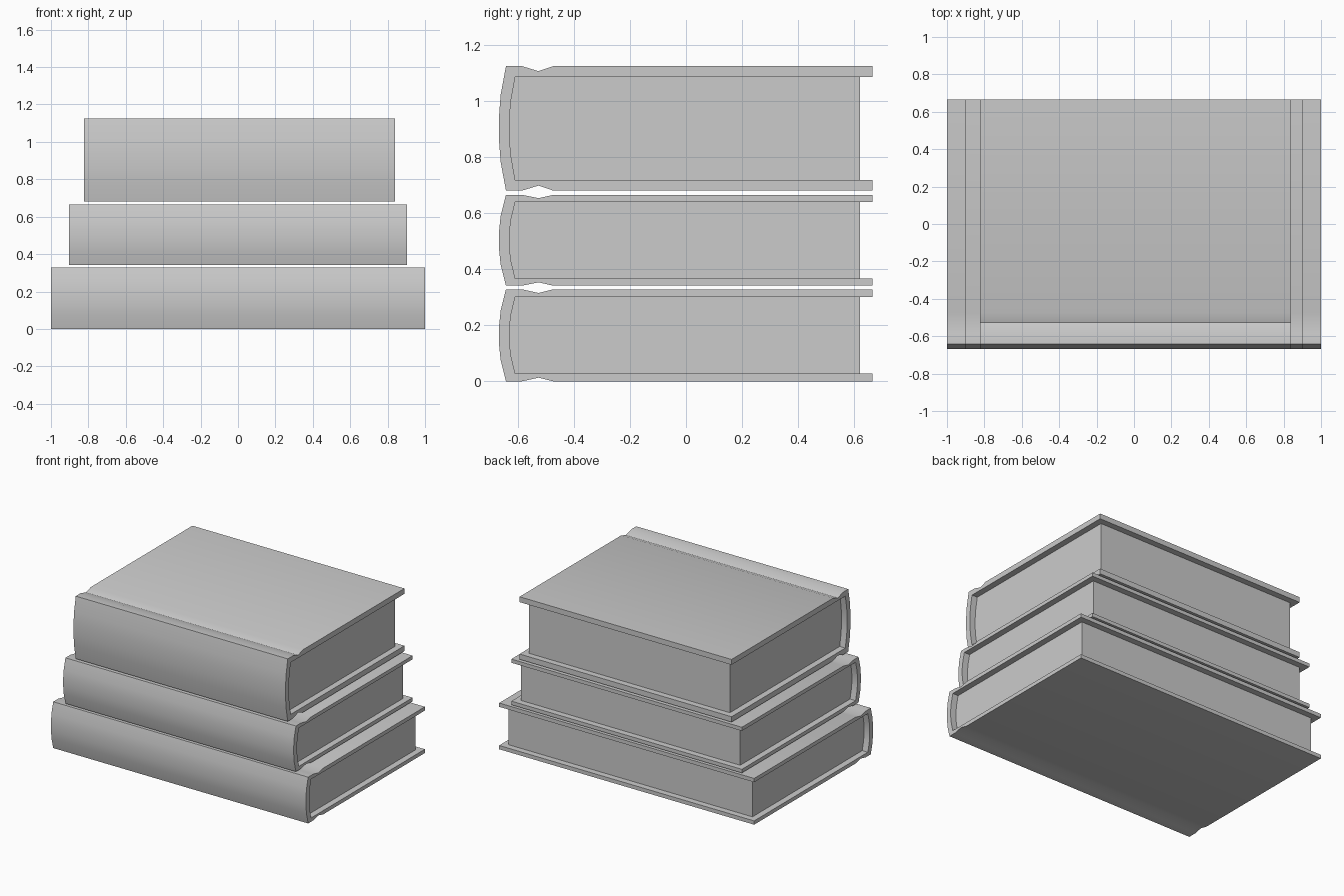
import bpy, bmesh, math

if "Cube" in bpy.data.objects:
    bpy.data.objects.remove(bpy.data.objects["Cube"])


def finish(name, bm):
    bmesh.ops.recalc_face_normals(bm, faces=bm.faces)
    mesh = bpy.data.meshes.new(name)
    bm.to_mesh(mesh)
    bm.free()
    ob = bpy.data.objects.new(name, mesh)
    bpy.context.collection.objects.link(ob)
    bpy.ops.object.select_all(action='DESELECT')
    ob.select_set(True)
    bpy.context.view_layer.objects.active = ob
    bpy.ops.object.shade_smooth_by_angle(angle=math.radians(30))
    return ob


def mirrored(half, mid):
    """Complete a (y, z) profile by mirroring it about z = mid."""
    return half + [(y, 2 * mid - z) for y, z in reversed(half)]


def book(name, x0, x1, z0, z1, t, groove):
    h, mid = z1 - z0, (z0 + z1) / 2
    # Cover: outer and inner outlines with matching points
    outer = mirrored([(0.665, z0), (-0.473, z0), (-0.526, z0 + groove), (-0.585, z0),
                      (-0.642, z0), (-0.661, z0 + 0.23 * h), (-0.667, z0 + 0.41 * h)], mid)
    ih = h - 2 * t
    spine = [(-0.609, z0 + t), (-0.624, z0 + t + 0.23 * ih), (-0.630, z0 + t + 0.41 * ih)]
    inner = mirrored([(y, z0 + t) for y in (0.665, -0.473, -0.526, -0.585)] + spine, mid)
    bm = bmesh.new()
    rings = [[bm.verts.new((x, y, z)) for y, z in pts]
             for pts, x in ((outer, x0), (outer, x1), (inner, x1), (inner, x0))]
    n = len(outer)
    for a, b in zip(rings, rings[1:] + rings[:1]):
        for i in range(n - 1):
            bm.faces.new((a[i], a[i + 1], b[i + 1], b[i]))
    for i in (0, n - 1):
        bm.faces.new([r[i] for r in rings])
    finish(name + "_cover", bm)

    # Page block: rounded at the spine, inset from the cover edges
    inset = 0.044
    prof = mirrored([(0.621, z0 + t)] + spine, mid)
    bm = bmesh.new()
    face = bm.faces.new([bm.verts.new((x0 + inset, y, z)) for y, z in prof])
    ext = bmesh.ops.extrude_face_region(bm, geom=[face], use_keep_orig=True)
    moved = [g for g in ext["geom"] if isinstance(g, bmesh.types.BMVert)]
    bmesh.ops.translate(bm, verts=moved, vec=(x1 - x0 - 2 * inset, 0, 0))
    finish(name + "_pages", bm)


book("bottom_book", -1.0, 1.0, 0.0, 0.328, 0.027, 0.013)
book("middle_book", -0.904, 0.904, 0.341, 0.665, 0.026, 0.012)
book("top_book", -0.823, 0.84, 0.68, 1.124, 0.038, 0.018)
